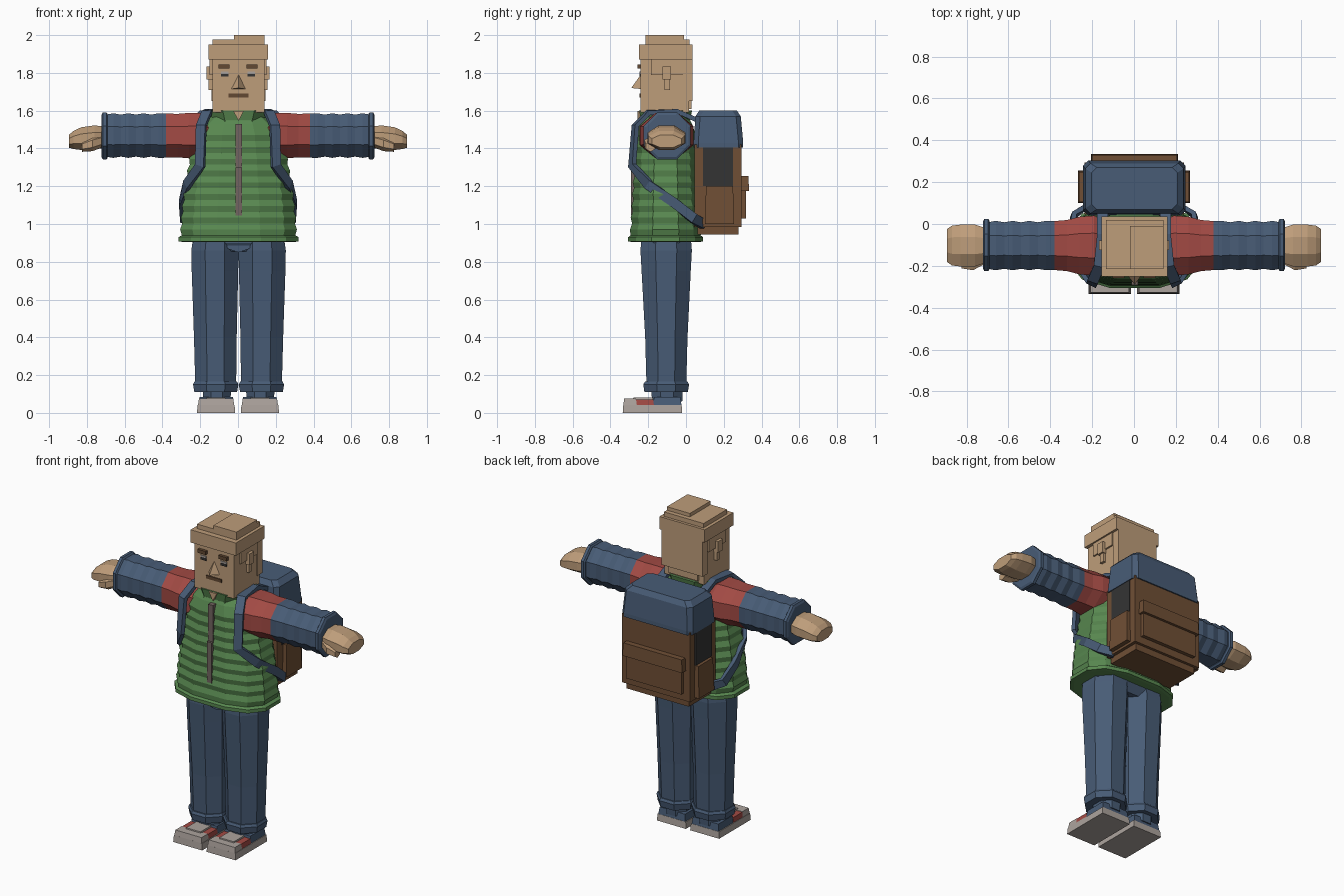
import bpy, bmesh, math
from mathutils import Vector as V

cube = bpy.data.objects.get("Cube")
if cube:
    bpy.data.objects.remove(cube, do_unlink=True)


def material(name, r, g, b):
    lin = [((c / 255 + 0.055) / 1.055) ** 2.4 for c in (r, g, b)] + [1]
    m = bpy.data.materials.new(name)
    m.use_nodes = True
    m.diffuse_color = lin
    m.node_tree.nodes["Principled BSDF"].inputs["Base Color"].default_value = lin
    return m


skin = material("skin", 190, 157, 122)
green = material("vest green", 88, 136, 80)
red = material("shoulder red", 162, 74, 68)
blue = material("denim blue", 72, 92, 118)
brown = material("pack brown", 112, 79, 53)
pale = material("shoe grey", 172, 163, 157)
zip_grey = material("zip grey", 114, 100, 96)
dark = material("charcoal", 52, 52, 52)
hair = material("brow brown", 98, 72, 50)
X, Y, Z = V((1, 0, 0)), V((0, 1, 0)), V((0, 0, 1))


def finish(name, bm, mats):
    bmesh.ops.recalc_face_normals(bm, faces=bm.faces)
    me = bpy.data.meshes.new(name)
    bm.to_mesh(me)
    bm.free()
    for m in mats:
        me.materials.append(m)
    ob = bpy.data.objects.new(name, me)
    bpy.context.collection.objects.link(ob)
    return ob


def bridge(name, loops, mats, rule=lambda i: 0):
    """Skin closed loops of points and cap both ends."""
    bm = bmesh.new()
    rows = [[bm.verts.new(p) for p in loop] for loop in loops]
    n = len(rows[0])
    for i, (a, b) in enumerate(zip(rows, rows[1:])):
        for k in range(n):
            f = bm.faces.new((a[k], a[(k + 1) % n], b[(k + 1) % n], b[k]))
            f.material_index = rule(i)
    bm.faces.new(rows[0])
    bm.faces.new(rows[-1]).material_index = rule(len(rows) - 2)
    return finish(name, bm, mats)


def ring(c, u, v, n=8, power=1.0):
    """Polygon with flats touching the extents u and v; low power is boxier."""
    def f(t):
        return math.copysign(abs(t / math.cos(math.pi / n)) ** power, t)
    angles = [(k + 0.5) * math.tau / n for k in range(n)]
    return [V(c) + u * f(math.cos(a)) + v * f(math.sin(a)) for a in angles]


def box(name, x, y, z, mat, taper=0.0):
    """Box from (low, high) pairs, its top drawn in by taper."""
    loops = []
    for h, t in ((z[0], 0), (z[1], taper)):
        loops.append([V((x[0] + t, y[0] + t, h)), V((x[1] - t, y[0] + t, h)),
                      V((x[1] - t, y[1] - t, h)), V((x[0] + t, y[1] - t, h))])
    return bridge(name, loops, [mat])


def plate(name, pts, y0, y1, mat):
    return bridge(name, [[V((x, y, z)) for x, z in pts] for y in (y0, y1)], [mat])


def span(s, a, b):
    return tuple(sorted((s * a, s * b)))


# Head, stepped hair blocks and neck
box("head", (-.135, .14), (-.24, .015), (1.59, 1.9), skin)
box("hair_cap", (-.155, .16), (-.25, .035), (1.87, 1.95), skin)
box("hair_back", (-.14, .145), (-.015, .035), (1.65, 1.87), skin)
box("hair_nape", (-.1, .105), (-.015, .028), (1.61, 1.65), skin)
box("hair_top", (-.135, .14), (-.215, .018), (1.95, 1.978), skin)
box("hair_tuft", (-.02, .14), (-.215, -.01), (1.978, 2.0), skin)
box("neck", (-.08, .085), (-.19, -.02), (1.5, 1.6), skin)

# Face: wedge nose, mouth, brows and eyes
bm = bmesh.new()
nose = [bm.verts.new(p) for p in
        ((-.035, -.24, 1.715), (.04, -.24, 1.715), (.003, -.24, 1.79), (.003, -.29, 1.72))]
for f in ((0, 1, 2), (0, 1, 3), (1, 2, 3), (2, 0, 3)):
    bm.faces.new([nose[i] for i in f])
finish("nose", bm, [skin])
box("mouth", (-.05, .055), (-.246, -.238), (1.67, 1.69), hair)
for s, side in ((1, "left"), (-1, "right")):
    box(side + "_brow", span(s, .045, .102), (-.258, -.238), (1.823, 1.845), hair)
    box(side + "_eye_white", span(s, .05, .09), (-.245, -.238), (1.793, 1.807), pale)
    box(side + "_pupil", span(s, .05, .09), (-.247, -.238), (1.78, 1.795), dark)
    box(side + "_sideburn", span(s, .13, .15), (-.185, -.015), (1.79, 1.87), skin)
    box(side + "_ear", span(s, .13, .168), (-.125, -.08), (1.765, 1.835), skin)
    box(side + "_ear_lobe", span(s, .13, .157), (-.115, -.085), (1.71, 1.765), skin)

# Padded vest: hem, puffy ribs, sloping shoulders
rings = [(.905, .295, .18), (.908, .318, .198), (.93, .318, .198), (.94, .3, .186)]
for i in range(1, 18):
    t = i / 17
    puff = .005 if i % 2 else -.004
    rings.append((.94 + .53 * t, .305 - .075 * t ** 1.6 + puff, .185 - .03 * t + puff))
rings += [(1.53, .2, .14), (1.575, .14, .115)]
bridge("vest", [ring((.003, -.108, z), X * rx, Y * ry, 12, .75) for z, rx, ry in rings], [green])
bridge("collar", [ring((.003, -.108, z), X * rx, Y * ry, 8, .7) for z, rx, ry in
                  ((1.5, .16, .135), (1.55, .135, .13), (1.6, .155, .14))], [green])
plate("throat", [(-.025, 1.598), (.03, 1.598), (.003, 1.545)], -.256, -.23, skin)
box("zipper", (-.013, .02), (-.292, -.26), (1.045, 1.3), zip_grey)
box("zipper_upper", (-.013, .02), (-.278, -.24), (1.3, 1.53), zip_grey)

# Jeans seat
bridge("jeans_seat", [ring((.003, -.105, z), X * rx, Y * ry, 8, .75) for z, rx, ry in
                      ((.855, .1, .1), (.9, .24, .13), (.95, .24, .13))], [blue])
plate("fly", [(-.1, .9), (.106, .9), (.05, .865), (.003, .85), (-.045, .865)], -.225, -.2, blue)

strap_path = [((.15, .06, 1.55), (0, .3, 1)), ((.15, -.05, 1.597), (0, 0, 1)),
              ((.165, -.2, 1.59), (.2, -.6, 1)), ((.195, -.268, 1.52), (.35, -1, .3)),
              ((.2, -.285, 1.31), (.5, -1, 0)), ((.27, -.2, 1.21), (1, -.7, 0)),
              ((.3, -.06, 1.11), (1, 0, 0)), ((.29, .04, 1.03), (1, .4, 0)),
              ((.22, .09, 1.0), (.5, 1, 0))]

for s, side in ((1, "left"), (-1, "right")):
    # Sleeve with red shoulder and puffed blue forearm
    sleeve = [(.13, .11, .09), (.19, .143, .12), (.26, .138, .12), (.32, .122, .115),
              (.38, .117, .117)]
    for i in range(1, 9):
        w = .113 + (.005 if i % 2 else -.002)
        sleeve.append((.38 + .04 * i, w, w))
    bridge(side + "_sleeve", [ring((s * x, -.103, 1.468), Y * ry, Z * rz) for x, ry, rz in sleeve],
           [red, blue], lambda i: int(i > 3))
    bridge(side + "_sleeve_cuff", [ring((s * x, -.1, 1.466), Y * r, Z * r) for x, r in
                                   ((.69, .115), (.697, .125), (.715, .125), (.722, .112))], [blue])
    # Mitten hand and thumb
    bridge(side + "_hand", [ring((s * x, -.103, z), Y * ry, Z * rz) for x, ry, rz, z in
                            ((.7, .08, .055, 1.46), (.76, .1, .064, 1.458),
                             (.83, .1, .06, 1.452), (.87, .095, .048, 1.445),
                             (.895, .078, .034, 1.438))], [skin])
    bridge(side + "_thumb", [ring((s * x, y, z), Y * r, Z * r, 6) for x, y, z, r in
                             ((.72, -.165, 1.44, .03), (.77, -.187, 1.425, .034),
                              (.825, -.188, 1.41, .024))], [skin])

    # Trouser leg, rolled cuff and ankle
    def leg_part(name, rows):
        bridge(side + name, [ring((.003 + s * x, y, z), X * rx, Y * ry) for z, x, rx, y, ry in rows],
               [blue])
    leg_part("_leg", ((.14, .121, .108, -.104, .105), (.4, .123, .113, -.104, .112),
                      (.75, .125, .123, -.105, .13), (.86, .125, .125, -.105, .136),
                      (.91, .123, .12, -.105, .132)))
    leg_part("_leg_cuff", ((.11, .121, .113, -.105, .115), (.15, .121, .12, -.105, .121),
                           (.165, .121, .113, -.105, .113)))
    leg_part("_ankle", ((.06, .115, .072, -.1, .08), (.12, .115, .075, -.1, .083)))

    # Trainer: sole, toe cap, red laces band, blue heel
    box(side + "_sole", span(s, .015, .217), (-.335, -.02), (0, .042), pale, .003)
    box(side + "_toe_cap", span(s, .02, .212), (-.332, -.26), (.04, .075), pale, .005)
    box(side + "_shoe_red", span(s, .021, .211), (-.27, -.17), (.04, .072), red, .004)
    box(side + "_shoe_tongue", span(s, .06, .172), (-.285, -.17), (.04, .082), pale, .006)
    box(side + "_shoe_heel", span(s, .022, .21), (-.175, -.024), (.04, .085), blue, .006)

    # Pack strap swept over the shoulder and under the arm
    pts = [V((s * p[0], p[1], p[2])) for p, _ in strap_path]
    loops = []
    for i, (_, n) in enumerate(strap_path):
        tangent = pts[min(i + 1, len(pts) - 1)] - pts[max(i - 1, 0)]
        across = tangent.cross(V((s * n[0], n[1], n[2]))).normalized()
        out = across.cross(tangent).normalized()
        loops.append([pts[i] + across * a * .026 + out * b * .012
                      for a, b in ((1, 1), (-1, 1), (-1, -1), (1, -1))])
    bridge(side + "_strap", loops, [blue])

    # Side pocket and dark mesh panel
    box(side + "_pack_pocket", span(s, .22, .268), (.1, .255), (1.0, 1.2), brown, .006)
    box(side + "_pack_panel", span(s, .23, .243), (.09, .25), (1.2, 1.405), dark)

# Backpack body, base, rear pocket and domed lid
box("pack_body", (-.236, .24), (.045, .295), (.985, 1.42), brown)
box("pack_base", (-.215, .22), (.06, .278), (.945, .99), brown)
box("pack_rear_pocket", (-.19, .195), (.28, .318), (1.03, 1.19), brown)
box("pack_pocket_flap", (-.205, .21), (.28, .334), (1.175, 1.255), brown, .004)
lid = []
for z, dx, y0, y1 in ((1.405, .245, .04, .303), (1.43, .245, .04, .303),
                      (1.57, .235, .05, .29), (1.6, .205, .07, .27)):
    c = .025
    lid.append([V((.002 + x, y, z)) for x, y in
                ((dx, y0 + c), (dx, y1 - c), (dx - c, y1), (c - dx, y1),
                 (-dx, y1 - c), (-dx, y0 + c), (c - dx, y0), (dx - c, y0))])
bridge("pack_lid", lid, [blue])
